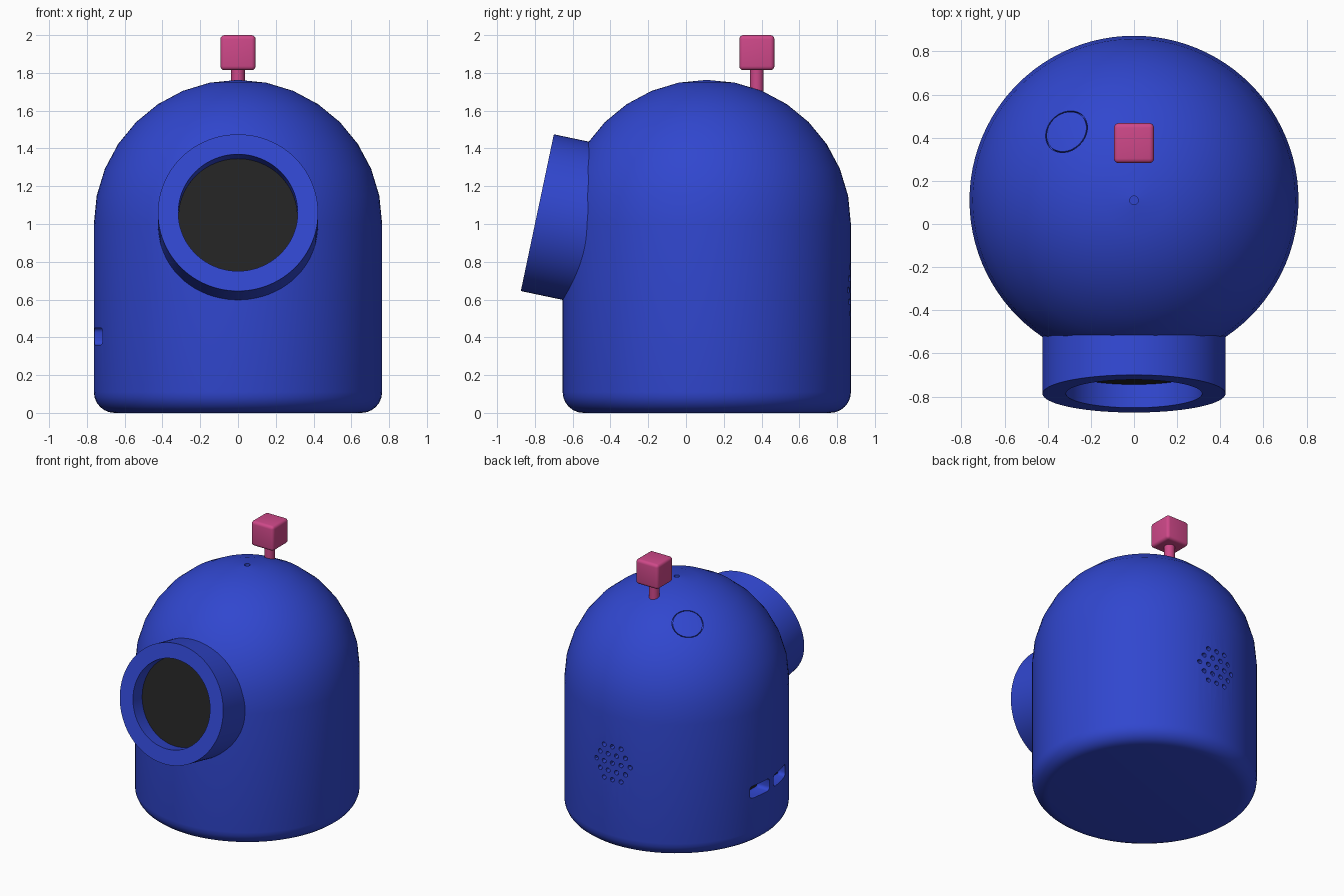
import bpy, bmesh, math
from mathutils import Vector, Matrix

old = bpy.data.objects.get("Cube")
if old:
    bpy.data.objects.remove(old, do_unlink=True)


def material(name, rgb):
    m = bpy.data.materials.new(name)
    m.use_nodes = True
    m.diffuse_color = (*rgb, 1)
    m.node_tree.nodes["Principled BSDF"].inputs["Base Color"].default_value = (*rgb, 1)
    return m


BLUE = material("blue plastic", (0.03, 0.062, 0.62))
PINK = material("pink plastic", (0.62, 0.065, 0.25))
BLACK = material("black glass", (0.017, 0.017, 0.017))

AXIS_Y = 0.11      # body axis
R = 0.763          # body radius
DOME_Z = 1.0       # dome centre height


def finish(name, bm, mat, place=Matrix()):
    bmesh.ops.remove_doubles(bm, verts=bm.verts, dist=1e-5)
    bmesh.ops.recalc_face_normals(bm, faces=bm.faces)
    mesh = bpy.data.meshes.new(name)
    bm.to_mesh(mesh)
    bm.free()
    mesh.transform(place)
    mesh.materials.append(mat)
    ob = bpy.data.objects.new(name, mesh)
    bpy.context.collection.objects.link(ob)
    return ob


def lathe(name, profile, mat, loc=(0, 0, 0), axis=(0, 0, 1), steps=64):
    """Spin (radius, height) points around an axis."""
    bm = bmesh.new()
    vs = [bm.verts.new((r, 0, z)) for r, z in profile]
    es = [bm.edges.new(pair) for pair in zip(vs, vs[1:])]
    bmesh.ops.spin(bm, geom=vs + es, cent=(0, 0, 0), axis=(0, 0, 1),
                   angle=math.tau, steps=steps)
    turn = Vector(axis).to_track_quat('Z', 'Y').to_matrix().to_4x4()
    return finish(name, bm, mat, Matrix.Translation(loc) @ turn)


def rod(name, r, low, high, mat, loc, axis=(0, 0, 1), steps=16):
    return lathe(name, [(0, low), (r, low), (r, high), (0, high)], mat, loc, axis, steps)


def box(name, size, loc, mat, bevel=0.0):
    bm = bmesh.new()
    bmesh.ops.create_cube(bm, size=1)
    bmesh.ops.scale(bm, vec=size, verts=bm.verts)
    if bevel:
        bmesh.ops.bevel(bm, geom=bm.edges[:], offset=bevel, segments=4,
                        profile=0.5, affect='EDGES')
    return finish(name, bm, mat, Matrix.Translation(loc))


def smooth(ob, angle=30):
    bpy.ops.object.select_all(action='DESELECT')
    ob.select_set(True)
    bpy.context.view_layer.objects.active = ob
    bpy.ops.object.shade_smooth_by_angle(angle=math.radians(angle))


# Body: rounded foot, straight wall, dome
FOOT = 0.11
profile = [(0, 0)]
for i in range(7):
    a = math.pi / 2 * i / 6
    profile.append((R - FOOT + FOOT * math.sin(a), FOOT - FOOT * math.cos(a)))
for i in range(9):
    a = math.pi / 2 * i / 8
    profile.append((R * math.cos(a) if i < 8 else 0, DOME_Z + R * math.sin(a)))
body = lathe("body", profile, BLUE, (0, AXIS_Y, 0), steps=96)

# Cutters for the small openings
cutters = []

# Speaker holes at the back, in a hexagonal pattern
PITCH = 0.07
for row, count in enumerate((3, 4, 5, 4, 3)):
    z = 0.65 + (row - 2) * PITCH * 0.88
    for i in range(count):
        a = (i - (count - 1) / 2) * PITCH / R
        out = Vector((math.sin(a), math.cos(a), 0))
        loc = out * R + Vector((0, AXIS_Y, z))
        cutters.append(rod("speaker_hole_cutter", 0.017, -0.04, 0.04, BLUE, loc, out, 12))

# Two sockets low on the right side, with dark plates inside
for i, y in enumerate((-0.05, 0.20)):
    cutters.append(box("socket_cutter", (0.3, 0.2, 0.09), (-0.81, y, 0.405), BLUE, 0.025))
    box(f"socket_plate_{i + 1}", (0.008, 0.21, 0.1), (-0.662, y, 0.405), BLACK)

# Microphone hole on top
cutters.append(rod("microphone_cutter", 0.02, -0.04, 0.04, BLUE, (0, AXIS_Y, DOME_Z + R)))

# Thin groove around the push button on the dome
normal = Vector((-0.315, 0.32, 0.61)).normalized()
centre = normal * R + Vector((0, AXIS_Y, DOME_Z))
ring = [(0.102, -0.025), (0.107, -0.025), (0.107, 0.05), (0.102, 0.05), (0.102, -0.025)]
cutters.append(lathe("button_groove_cutter", ring, BLUE, centre, normal, 32))

# Apply all the cuts at once, then drop the cutters
group = bpy.data.collections.new("cutters")
bpy.context.scene.collection.children.link(group)
for c in cutters:
    c.hide_render = True
    group.objects.link(c)
cut = body.modifiers.new("openings", 'BOOLEAN')
cut.operation = 'DIFFERENCE'
cut.solver = 'EXACT'
cut.operand_type = 'COLLECTION'
cut.collection = group
graph = bpy.context.evaluated_depsgraph_get()
cut_mesh = bpy.data.meshes.new_from_object(body.evaluated_get(graph))
body.modifiers.clear()
body.data = cut_mesh
for c in cutters:
    bpy.data.objects.remove(c, do_unlink=True)
bpy.data.collections.remove(group)
smooth(body)

# Eye: tilted tube with a recessed dark lens
tilt = math.radians(11.9)
look = Vector((0, -math.cos(tilt), math.sin(tilt)))
eye = Vector((0, -0.787, 1.06))
tube = [(0, -0.13), (0.316, -0.13), (0.316, 0), (0.424, 0), (0.424, -0.38), (0, -0.38)]
smooth(lathe("eye_tube", tube, BLUE, eye, look, 96))
smooth(rod("eye_lens", 0.315, -0.125, -0.11, BLACK, eye, look, 96))

# Antenna: thin stem with a soft-edged cube
smooth(rod("antenna_stem", 0.036, 1.65, 1.83, PINK, (0, 0.375, 0), steps=32))
smooth(box("antenna_cube", (0.186, 0.186, 0.186), (0, 0.375, 1.907), PINK, 0.022))
